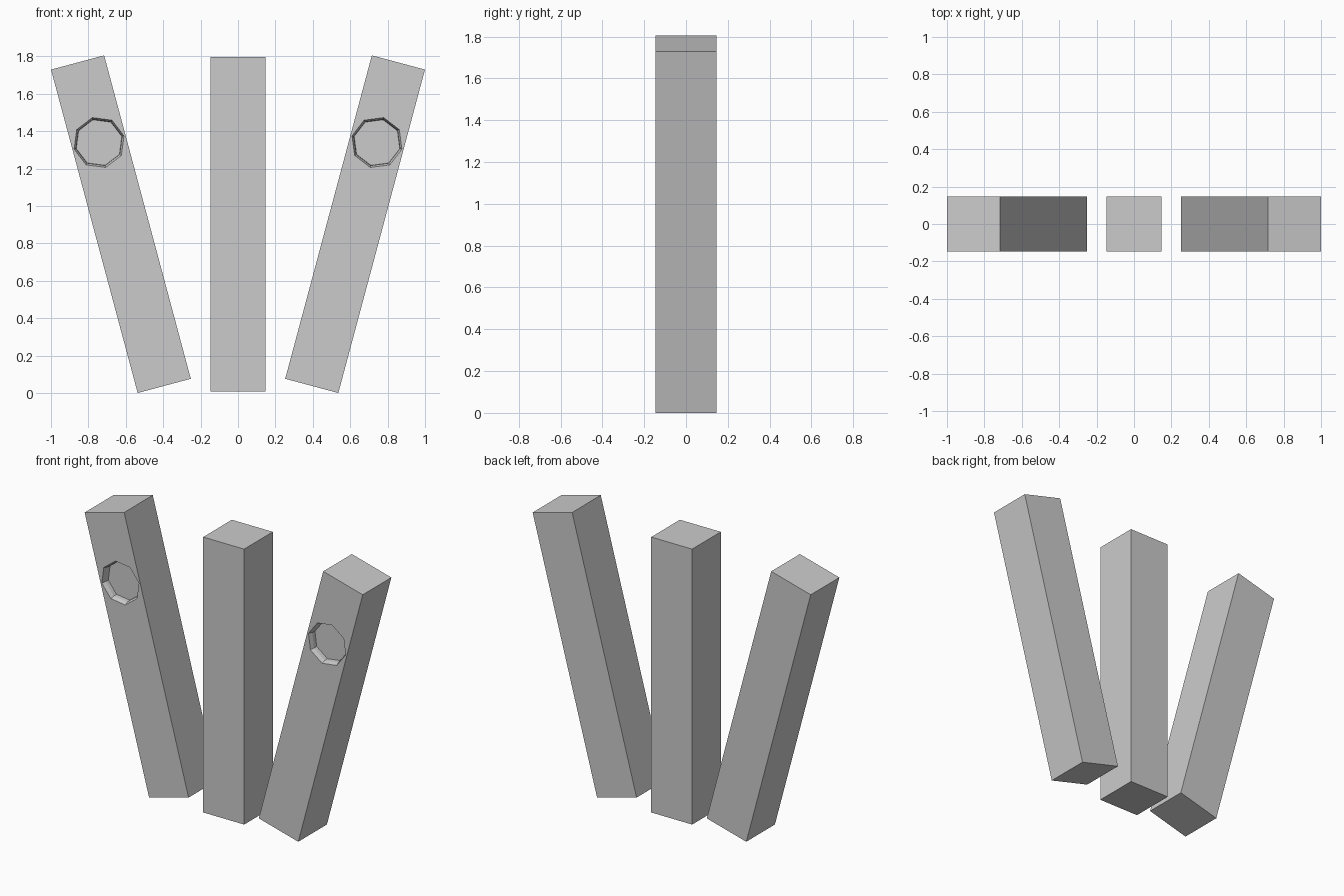
import bpy, bmesh
from math import sin, cos, pi, radians

if "Cube" in bpy.data.objects:
    bpy.data.objects.remove(bpy.data.objects["Cube"])

WIDTH, LENGTH, MID_Z = 0.294, 1.79, 0.9025
SIDES = 8


def new_object(name, bm):
    bmesh.ops.recalc_face_normals(bm, faces=bm.faces)
    mesh = bpy.data.meshes.new(name)
    bm.to_mesh(mesh)
    bm.free()
    obj = bpy.data.objects.new(name, mesh)
    bpy.context.collection.objects.link(obj)
    return obj


def post(name):
    bm = bmesh.new()
    bmesh.ops.create_cube(bm, size=1)
    bmesh.ops.scale(bm, vec=(WIDTH, WIDTH, LENGTH), verts=bm.verts)
    return new_object(name, bm)


def socket_cutter(center_z):
    # stepped octagonal plug: (radius, depth behind the front face)
    profile = [(0.146, -0.02), (0.128, 0.025), (0.126, 0.05)]
    bm = bmesh.new()
    rings = [[bm.verts.new((r * cos(2 * pi * i / SIDES), -WIDTH / 2 + d,
                            center_z + r * sin(2 * pi * i / SIDES)))
              for i in range(SIDES)] for r, d in profile]
    for a, b in zip(rings, rings[1:]):
        for i in range(SIDES):
            j = (i + 1) % SIDES
            bm.faces.new((a[i], a[j], b[j], b[i]))
    bm.faces.new(rings[0])
    bm.faces.new(rings[-1])
    cutter = new_object("socket_cutter", bm)
    cutter.hide_render = True
    return cutter


# upright centre post
post("center_post").location = (0, 0, MID_Z)

# leaning side posts with a shallow octagonal socket in the front
for name, side in (("left_post", -1), ("right_post", 1)):
    obj = post(name)
    cutter = socket_cutter(0.452)
    mod = obj.modifiers.new("socket", 'BOOLEAN')
    mod.operation = 'DIFFERENCE'
    mod.solver = 'EXACT'
    mod.object = cutter
    bpy.context.view_layer.objects.active = obj
    bpy.ops.object.modifier_apply(modifier=mod.name)
    bpy.data.objects.remove(cutter)
    obj.location = (side * 0.626, 0, MID_Z)
    obj.rotation_euler.y = side * radians(15)
